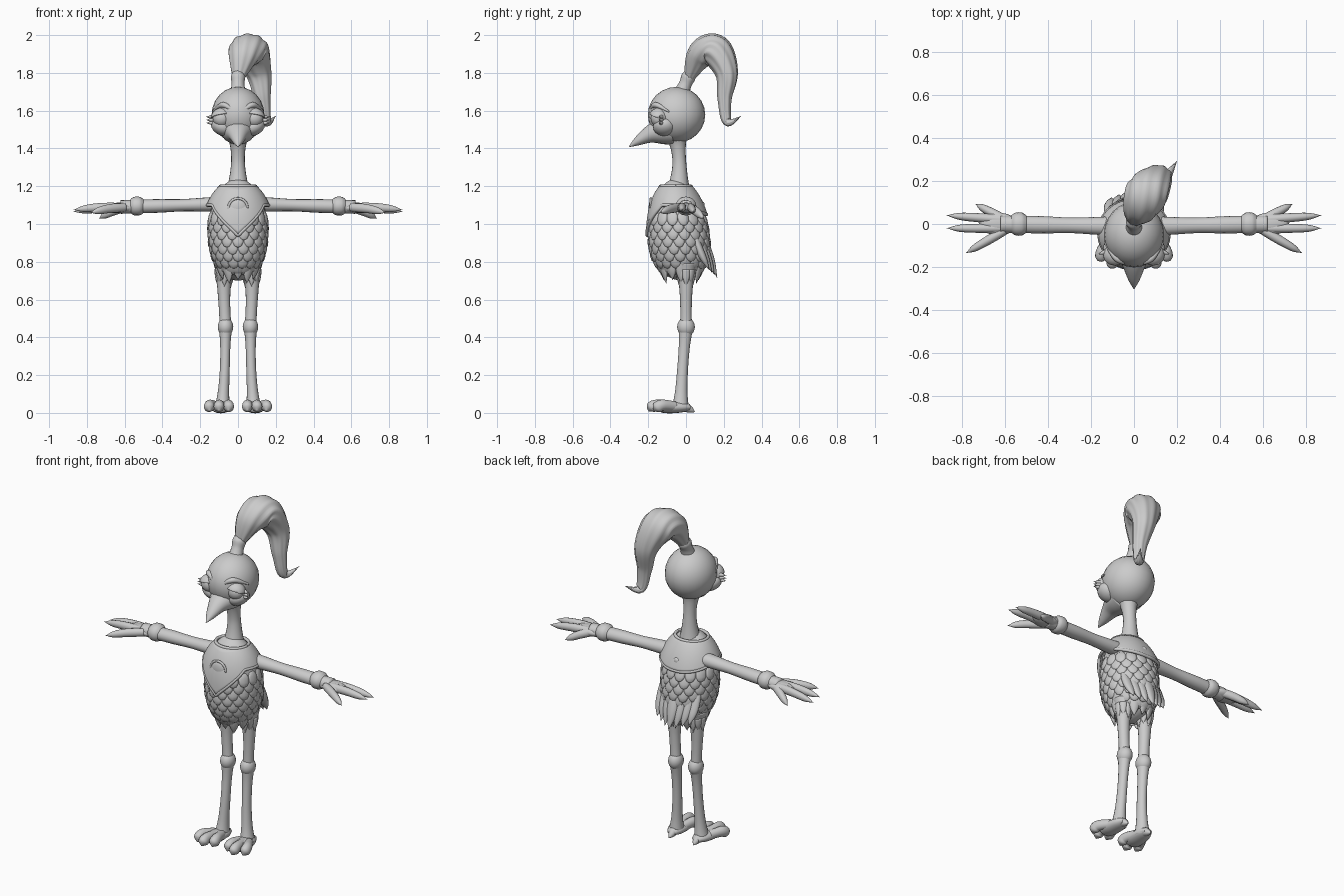
import bpy, bmesh
from math import sin, cos, pi, tau
from mathutils import Matrix, Vector

default_cube = bpy.data.objects.get("Cube")
if default_cube:
    bpy.data.objects.remove(default_cube)

GREY = (.6, .6, .6, 1)
material = bpy.data.materials.new("plain grey")
material.use_nodes = True
material.diffuse_color = GREY
material.node_tree.nodes["Principled BSDF"].inputs["Base Color"].default_value = GREY
X_AXIS, Y_AXIS, Z_AXIS = Matrix.Identity(3)

# Empty at the origin that serves as the symmetry centre
pivot = bpy.data.objects.new("mirror_pivot", None)
pivot.hide_render = True
bpy.context.collection.objects.link(pivot)


def finish(name, bm, mirror=False, thickness=0):
    bmesh.ops.recalc_face_normals(bm, faces=bm.faces)
    mesh = bpy.data.meshes.new(name)
    bm.to_mesh(mesh)
    bm.free()
    mesh.materials.append(material)
    mesh.shade_smooth()
    part = bpy.data.objects.new(name, mesh)
    bpy.context.collection.objects.link(part)
    if thickness:
        solidify = part.modifiers.new("thickness", "SOLIDIFY")
        solidify.thickness = thickness
        solidify.offset = 0
    if mirror:
        part.modifiers.new("mirror", "MIRROR").mirror_object = pivot


def spline(values, t):
    """Smooth curve through evenly spaced values, with t running along it."""
    last = len(values) - 1
    i = min(int(t * last), last - 1)
    f = t * last - i
    a, b, c, d = (values[max(0, min(last, i + k))] for k in (-1, 0, 1, 2))
    return (b + (c - a) * (f / 2) + (a * 2 - b * 5 + c * 4 - d) * (f * f / 2)
            + (b * 3 - a - c * 3 + d) * (f ** 3 / 2))


def around(count):
    return [tau * k / count for k in range(count)]


def add_skin(bm, rings, capped=True):
    loops = [[bm.verts.new(point) for point in ring] for ring in rings]
    for low, high in zip(loops, loops[1:]):
        for k in range(len(low)):
            bm.faces.new((low[k - 1], low[k], high[k], high[k - 1]))
    if capped:
        bm.faces.new(loops[0])
        bm.faces.new(loops[-1])


def add_tube(bm, path, radii, across=X_AXIS, flat=1, sides=16, steps=24, ridges=0):
    """Sweep an ellipse along a path; flat squashes it at right angles to across."""
    path = [Vector(point) for point in path]
    centres = [spline(path, i / steps) for i in range(steps + 1)]
    rings = []
    for i, centre in enumerate(centres):
        along = (centres[min(i + 1, steps)] - centres[max(i - 1, 0)]).normalized()
        u = (across - along * across.dot(along)).normalized()
        v = along.cross(u) * flat
        radius = max(spline(radii, i / steps), .001)
        rings.append([centre + (u * cos(g) + v * sin(g)) * radius
                      * (1 + .035 * cos(ridges * g + i / 8) * bool(ridges))
                      for g in around(sides)])
    add_skin(bm, rings)


def tube(name, path, radii, mirror=False, **options):
    bm = bmesh.new()
    add_tube(bm, path, radii, **options)
    finish(name, bm, mirror)


def add_ball(bm, place, size, turn=Matrix(), detail=24):
    matrix = Matrix.Translation(place) @ turn @ Matrix.Diagonal((*size, 1))
    bmesh.ops.create_uvsphere(bm, u_segments=detail, v_segments=detail // 2, radius=1, matrix=matrix)


def ball(name, place, size, mirror=False, turn=Matrix()):
    bm = bmesh.new()
    add_ball(bm, place, size, turn)
    finish(name, bm, mirror)


# Egg-shaped body, deeper toward the bottom
BOTTOM, TOP = .7, 1.24
MIDDLE = (BOTTOM + TOP) / 2


def body_point(z, angle, offset=0):
    height = z - MIDDLE
    swell = max(0, 1 - abs(height * 2 / (TOP - BOTTOM)) ** 2.4) ** .55
    return Vector(((.152 * swell + offset) * cos(angle),
                   ((.153 - height / 10) * swell + offset) * sin(angle) - .04 - height / 16, z))


bm = bmesh.new()
levels = [MIDDLE - cos(pi * i / 30) * (TOP - BOTTOM) * .499 for i in range(31)]
add_skin(bm, [[body_point(z, g) for g in around(32)] for z in levels])
finish("body", bm)
tube("neck", [(0, -.04, 1.16), (0, -.035, 1.32), (0, -.05, 1.48)], [.07, .053, .04, .036, .045, .07])

# Overlapping feathers around the body
bm = bmesh.new()
for row in range(8):
    z = BOTTOM + .065 + row * .038
    for angle in around(16):
        angle += row % 2 * pi / 16
        side = Vector((-sin(angle), cos(angle), 0))
        slope = (body_point(z + .02, angle) - body_point(z - .02, angle)).normalized()
        outward = side.cross(slope).normalized()
        up = (slope - outward * .12).normalized()
        turn = Matrix((side, -outward, up)).transposed().to_4x4()
        add_ball(bm, body_point(z, angle), (.032, .01, .042), turn, detail=10)
finish("body_feathers", bm)


# Ragged feather fringes: a ring of pointed tufts
def add_fringe(bm, centre, radius, drop, width, count):
    for k, angle in enumerate(around(count)):
        out = Vector((cos(angle), sin(angle), 0))
        root = Vector(centre) + out * radius
        tip = root - out * radius / 5 - Z_AXIS * drop * (1 - k % 2 / 6)
        add_tube(bm, [root, tip], [width, width * .9, 0], across=Vector((-out.y, out.x, 0)),
                 flat=.45, sides=8, steps=8)


bm = bmesh.new()
add_fringe(bm, (0, -.025, .8), .115, .115, .03, 12)
finish("body_fringe", bm)
bm = bmesh.new()
add_fringe(bm, (.072, 0, .76), .045, .09, .02, 8)
finish("thigh_fringe", bm, mirror=True)

# Tail feathers, shorter toward the sides
bm = bmesh.new()
for k in range(-3, 4):
    x, inset = k * .035, abs(k) * .014
    add_tube(bm, [(x, .075 - inset, .97), (x, .12 - inset, .85), (x, .165 - inset, .715 + inset)],
             [.02, .034, .03, 0], flat=.6, sides=10, steps=12)
finish("tail_feathers", bm)


# Shoulder collar with pointed front and rounded back
def collar_point(angle, t):
    from_front = abs((angle + pi * 1.5) % tau - pi)
    hem = 1.1 - .16 * max(0, 1 - from_front) - .05 * max(0, sin(angle))
    return body_point(1.2 + (hem - 1.2) * t, angle, .012 + .012 * t * abs(cos(angle)))


bm = bmesh.new()
add_skin(bm, [[collar_point(g, i / 10) for g in around(64)] for i in range(11)], capped=False)
finish("collar", bm, thickness=.012)
for name, edge in (("collar_hem", 1), ("collar_neckline", 0)):
    loop = [collar_point(g, edge) for g in around(64)]
    tube(name, loop + loop[:1], [.009, .009], across=Z_AXIS, sides=8, steps=128)

# Round medallion and studs
rim = [Vector((cos(g) * .05, -.186, 1.085 + sin(g) * .05)) for g in around(16)]
tube("medallion_rim", rim + rim[:1], [.007, .007], across=Y_AXIS, sides=8, steps=48)
ball("medallion", (0, -.182, 1.085), (.048, .016, .048))
ball("collar_stud", (.09, -.145, 1.115), (.014, .014, .014), mirror=True)
ball("back_stud", (0, .085, 1.1), (.02, .014, .02))

# Arms, cuffs and four-fingered hands
tube("arm", [(.1, -.01, 1.105), (.62, 0, 1.09)], [.045, .041, .036, .04, .04, .04],
     mirror=True, across=Y_AXIS, flat=.9)
tube("cuff", [(.5, 0, 1.095), (.57, 0, 1.095)], [.04, .053, .053, .04], mirror=True, across=Y_AXIS, flat=.92)
ball("palm", (.63, 0, 1.085), (.09, .052, .028), mirror=True)
bm = bmesh.new()
for root_y, tip in ((.02, (.735, .092, 1.03)), (.02, (.87, .04, 1.065)),
                    (-.02, (.87, -.02, 1.075)), (-.03, (.78, -.135, 1.06))):
    root, tip = Vector((.6, root_y, 1.088)), Vector(tip)
    knuckle = (root + tip) / 2 + Z_AXIS * .006
    add_tube(bm, [root, knuckle, tip], [.022, .024, .023, .018, 0], across=Z_AXIS, flat=.9, sides=12)
finish("fingers", bm, mirror=True)

# Legs with knobbly knees
tube("thigh", [(.07, 0, .79), (.074, 0, .64), (.066, 0, .45)], [.06, .043, .034, .03, .032], mirror=True)
ball("knee", (.066, 0, .455), (.041, .047, .05), mirror=True)
tube("shin", [(.066, 0, .46), (.07, -.018, .23), (.083, -.03, .02)],
     [.036, .027, .026, .03, .042], mirror=True, flat=1.1)

# Feet with three rounded toes and a back spur
bm = bmesh.new()
add_tube(bm, [(.08, .02, .03), (.095, -.13, .03)], [.028, .046, .054, .048], flat=.6)
for root_x, tip_x, tip_y in ((.065, .05, -.175), (.09, .1, -.2), (.115, .15, -.17)):
    add_tube(bm, [(root_x, -.06, .035), (tip_x, tip_y + .04, .04), (tip_x, tip_y, .012)],
             [.024, .025, .027, .026, .004], flat=1.1)
add_tube(bm, [(.08, 0, .03), (.08, .045, .006)], [.026, .018, .003])
finish("foot", bm, mirror=True)

# Head, cheeks and beak
ball("head", (0, -.05, 1.578), (.14, .152, .148))
ball("cheek", (.085, -.115, 1.515), (.062, .06, .045), mirror=True, turn=Matrix.Rotation(-.5, 4, "Y"))
tube("beak", [(0, -.08, 1.5), (0, -.19, 1.475), (0, -.3, 1.41)], [.095, .083, .056, .03, .003], flat=.85)
ball("nostril", (.024, -.225, 1.475), (.006, .012, .006), mirror=True)

# Eyes with half-closed lids, brows and side lashes
EYE = Vector((.086, -.145, 1.56))
ball("eye", EYE, (.048, .042, .046), mirror=True)
bm = bmesh.new()
add_ball(bm, EYE, (.054, .05, .052))
bmesh.ops.bisect_plane(bm, geom=bm.verts[:] + bm.edges[:] + bm.faces[:], plane_co=EYE + Z_AXIS * .008,
                       plane_no=(.15, .3, 1), clear_inner=True)
finish("eyelid", bm, mirror=True, thickness=.006)
tube("brow", [(.025, -.185, 1.6), (.08, -.16, 1.63), (.135, -.09, 1.595)], [.008, .015, .004],
     mirror=True, across=Z_AXIS)
bm = bmesh.new()
for k in range(3):
    lift = Z_AXIS * k * .016
    add_tube(bm, [Vector((.115, -.125, 1.535)) + lift, Vector((.168, -.14, 1.535)) + lift],
             [.014, .01, 0], across=Z_AXIS, sides=8)
finish("lashes", bm, mirror=True)

# Crest: tie band and swept, ridged plume
tube("crest_tie", [(0, -.025, 1.69), (0, .022, 1.8)], [.045, .038, .034, .038, .03])
tube("crest_plume", [(0, .015, 1.77), (.03, .075, 1.89), (.065, .155, 1.915), (.11, .215, 1.8),
                     (.13, .205, 1.66), (.15, .22, 1.54), (.2, .293, 1.572)],
     [.03, .082, .098, .068, .042, .026, 0], flat=.88, sides=48, steps=60, ridges=9)
